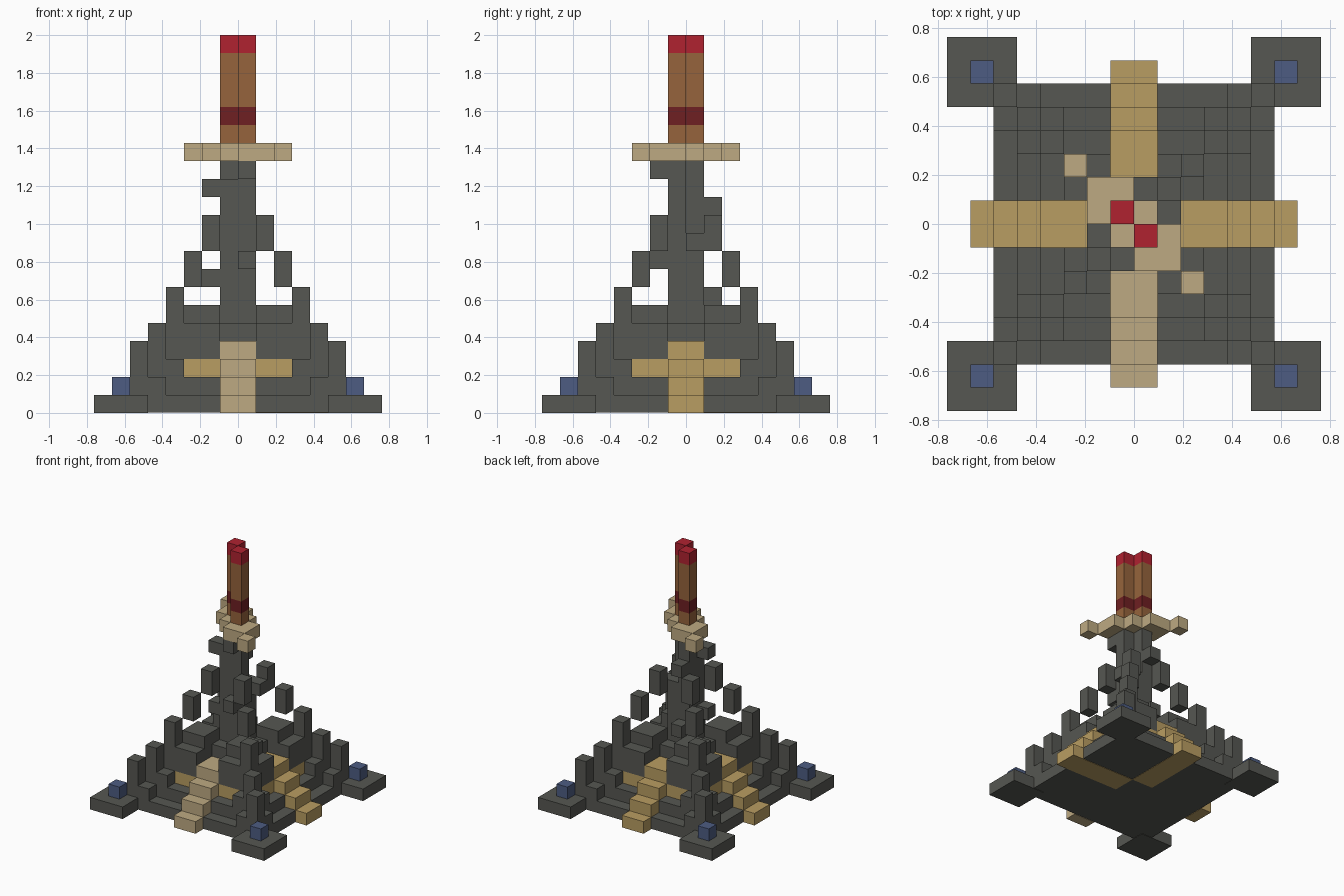
import bpy
import bmesh
from mathutils import Matrix, Vector

U = 2 / 21  # one block

cube = bpy.data.objects.get("Cube")
if cube:
    bpy.data.objects.remove(cube, do_unlink=True)


def material(name, rgb):
    m = bpy.data.materials.new(name)
    m.use_nodes = True
    m.diffuse_color = (*rgb, 1)
    bsdf = next(n for n in m.node_tree.nodes if n.type == "BSDF_PRINCIPLED")
    bsdf.inputs["Base Color"].default_value = (*rgb, 1)
    return m


STONE = material("dark_stone", (0.093, 0.095, 0.084))
RED = material("bright_red", (0.434, 0.016, 0.03))
MAROON = material("maroon", (0.156, 0.014, 0.016))
BROWN = material("brown", (0.305, 0.127, 0.045))
BEIGE = material("beige", (0.515, 0.402, 0.223))
GOLD = material("gold", (0.485, 0.337, 0.122))
BLUE = material("blue", (0.074, 0.107, 0.223))


def blocks(name, mat, boxes, turns=(0,)):
    """Boxes (x0, x1, y0, y1, z0, z1) in block units, repeated at quarter turns."""
    bm = bmesh.new()
    for t in turns:
        rot = Matrix.Rotation(t * 1.5707963, 4, "Z")
        for x0, x1, y0, y1, z0, z1 in boxes:
            centre = Vector((x0 + x1, y0 + y1, z0 + z1)) * U / 2
            size = Matrix.Diagonal((abs(x1 - x0) * U, abs(y1 - y0) * U, (z1 - z0) * U, 1))
            bmesh.ops.create_cube(bm, size=1, matrix=rot @ Matrix.Translation(centre) @ size)
    mesh = bpy.data.meshes.new(name)
    bm.to_mesh(mesh)
    bm.free()
    mesh.materials.append(mat)
    obj = bpy.data.objects.new(name, mesh)
    bpy.context.collection.objects.link(obj)
    return obj


ALL = range(4)

# Stepped plinth
blocks("base_slab", STONE, [(-6, 6, -6, 6, 0.03, 1)])
blocks("second_step", STONE, [(-5, 5, -5, 5, 1, 2)])
blocks("inner_body", STONE, [(-3, 3, -3, 3, 2, 3), (-2, 2, -2, 2, 3, 5)])
blocks("corner_plate", STONE, [(5, 8, 5, 8, 0, 1)], ALL)
blocks("corner_gem", BLUE, [(6, 7, 6, 7, 1, 2)], ALL)

# Diagonal ribs, from the corners up to the blade
ribs = [(5, 1, 4), (4, 1, 5), (3, 1, 7), (2, 7, 9), (1, 9, 11)]
blocks("rib", STONE, [(i, i + 1, i, i + 1, a, b) for i, a, b in ribs], ALL)
ledges = []
for i, top in ((5, 2), (4, 3)):
    ledges += [(i - 1, i, i, i + 1, 1, top), (i, i + 1, i - 1, i, 1, top)]
blocks("rib_ledge", STONE, ledges, ALL)

# Walls and roofs between the stairs
blocks("roof", STONE, [(1, 3, 1, 3, 3, 6)], ALL)
blocks("wall", STONE, [(s, s * 3, -4, -3, 3, 5) for s in (-1, 1)], ALL)
blocks("band", GOLD, [(s, s * 3, -4, -3, 2, 3) for s in (-1, 1)], ALL)

# Four stairs, the front one paler
stair = [(-1, 1, -6, -7, 0, 1)]
stair += [(-1, 1, i - 7, -2, i, i + 1) for i in (1, 2, 3)]
blocks("front_stair", BEIGE, stair)
blocks("stair", GOLD, stair, (1, 2, 3))
blocks("underside_strip", GOLD, [(-1, 1, -6, -1, 0, 0.5)], (1, 2))

# Blade and handle share two diagonal columns
def columns(name, mat, z0, z1):
    blocks(name, mat, [(-1, 0, 0, 1, z0, z1)], (0, 2))


columns("blade", STONE, 4, 14)
columns("lower_grip", BROWN, 15, 16)
columns("grip_ring", MAROON, 16, 17)
columns("upper_grip", BROWN, 17, 20)
columns("pommel", RED, 20, 21)

# Spiral of blocks around the blade
for turn, levels in ((0, (9,)), (1, (6, 11)), (2, (7, 12)), (3, (8, 13))):
    for z in levels:
        blocks("spiral_block", STONE, [(0, 2, 0, 1, z, z + 1)], (turn,))
blocks("blade_core", STONE, [(0, 1, 0, 1, 4, 9), (-1, 0, -1, 0, 4, 12)])

# Cross guard
blocks("cross_guard", BEIGE, [
    (-1, 1, -1, 1, 14, 15),
], (0,))
blocks("guard_arm", BEIGE, [
    (-2, 0, 1, 2, 14, 15),
    (-2, -1, 0, 1, 14, 15),
    (-3, -2, 2, 3, 14, 15),
], (0, 2))
